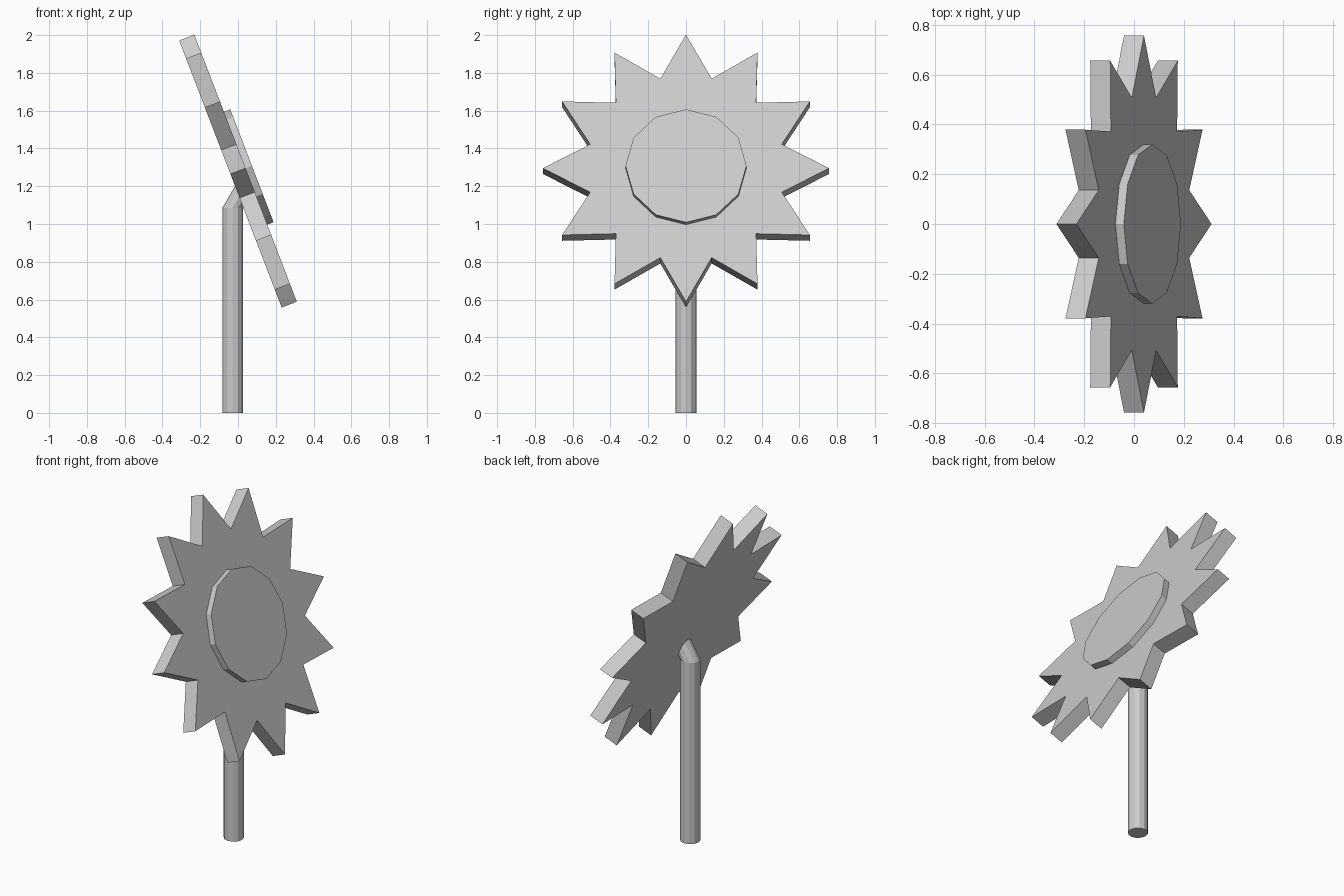
import bpy, bmesh
from math import sin, cos, pi, radians
from mathutils import Vector, Matrix

if "Cube" in bpy.data.objects:
    bpy.data.objects.remove(bpy.data.objects["Cube"])

TILT = radians(69)
CENTRE = Vector((0, 0, 1.28))
TILTED = Matrix.Translation(CENTRE) @ Matrix.Rotation(TILT, 4, 'Y')


def loft(name, lower, upper):
    """Closed solid between two matching rings of points."""
    bm = bmesh.new()
    rings = [[bm.verts.new(p) for p in ring] for ring in (lower, *upper)]
    n = len(lower)
    bm.faces.new(rings[0])
    bm.faces.new(rings[-1])
    for a, b in zip(rings, rings[1:]):
        for i in range(n):
            j = (i + 1) % n
            bm.faces.new((a[i], a[j], b[j], b[i]))
    bmesh.ops.recalc_face_normals(bm, faces=bm.faces[:])
    mesh = bpy.data.meshes.new(name)
    bm.to_mesh(mesh)
    bm.free()
    ob = bpy.data.objects.new(name, mesh)
    bpy.context.collection.objects.link(ob)
    return ob


def ring(radii, count, z):
    return [Vector((radii[i % len(radii)] * cos(2 * pi * i / count),
                    radii[i % len(radii)] * sin(2 * pi * i / count), z))
            for i in range(count)]


def tilted_plate(name, radii, count, z0, z1):
    return loft(name, [TILTED @ p for p in ring(radii, count, z0)],
                [[TILTED @ p for p in ring(radii, count, z1)]])


# Twelve-pointed flower head and its raised centre
tilted_plate("petal_star", (0.757, 0.525), 24, -0.043, 0.043)
tilted_plate("flower_centre", (0.32,), 12, 0.0, 0.079)

# Stem, its top bent forward into the middle of the head
base = [p + Vector((-0.028, 0, 0)) for p in ring((0.055,), 12, 0)]
neck = [p + Vector((0, 0, 1.085)) for p in base]
normal = Vector((sin(TILT), 0, cos(TILT)))
lean = Vector((0.5, 0, 0.86))
tip = [p + lean * (normal.dot(CENTRE - p) / normal.dot(lean)) for p in neck]
loft("stem", base, [neck, tip])
